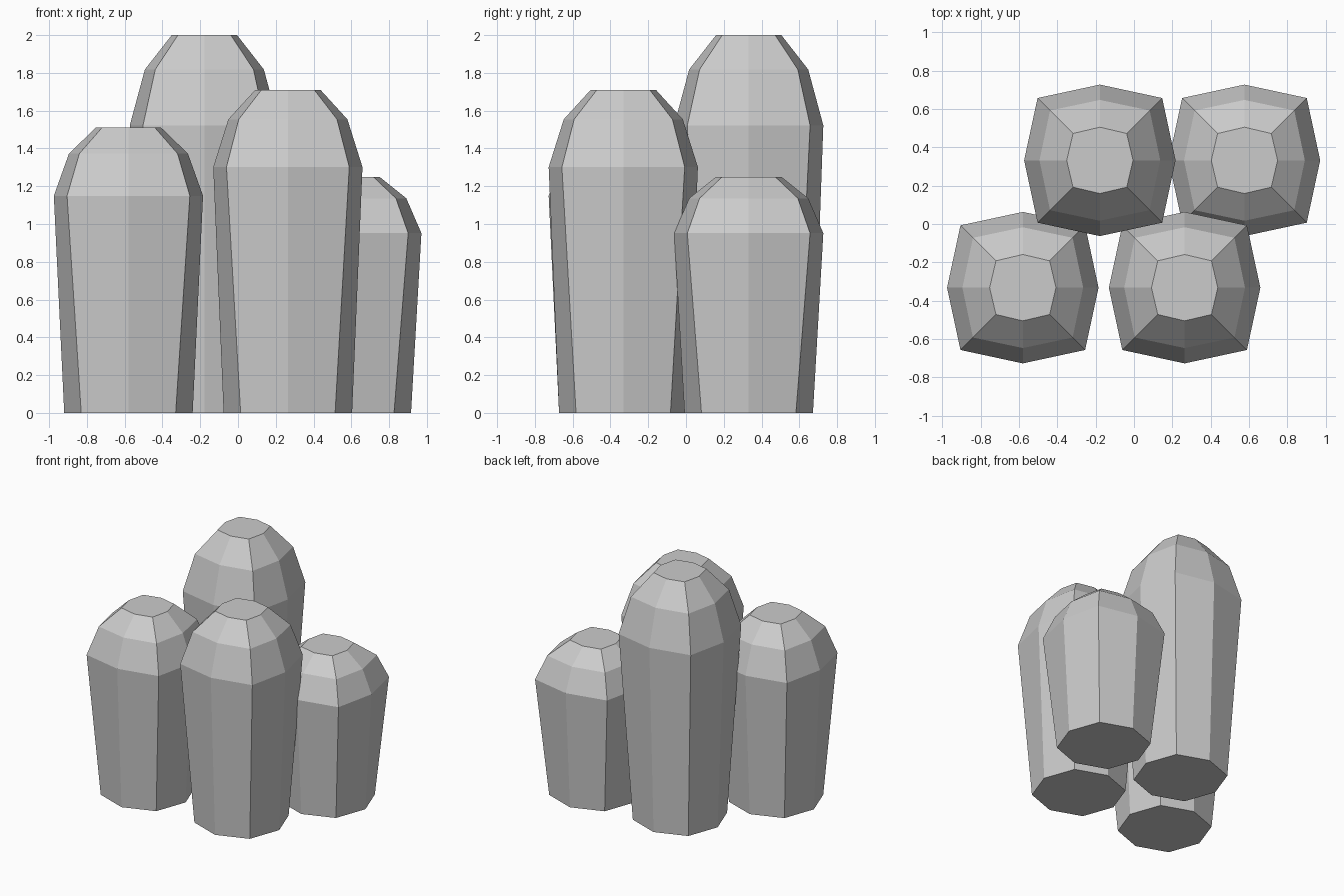
import bpy, bmesh
from math import cos, sin, pi

if "Cube" in bpy.data.objects:
    bpy.data.objects.remove(bpy.data.objects["Cube"])

# Rings from the ground up: height fraction, radius at sides, x/y offset at corners
RINGS = [(0, 0.34, 0.25), (0.761, 0.395, 0.325), (0.909, 0.315, 0.26), (1, 0.173, 0.14)]


def column(name, x, y, height):
    bm = bmesh.new()
    loops = []
    for frac, side, corner in RINGS:
        loop = []
        for i in range(8):
            a = i * pi / 4
            r = corner * 2 ** 0.5 if i % 2 else side
            loop.append(bm.verts.new((r * cos(a), r * sin(a), frac * height)))
        loops.append(loop)
    # Side walls and domed shoulders
    for low, high in zip(loops, loops[1:]):
        for i in range(8):
            j = (i + 1) % 8
            bm.faces.new((low[i], low[j], high[j], high[i]))
    # Flat caps
    bm.faces.new(loops[0][::-1])
    bm.faces.new(loops[-1])
    mesh = bpy.data.meshes.new(name)
    bm.to_mesh(mesh)
    bm.free()
    obj = bpy.data.objects.new(name, mesh)
    obj.location = (x, y, 0)
    bpy.context.collection.objects.link(obj)


# Cluster of four faceted columns in two staggered rows
column("front_left_column", -0.58, -0.332, 1.51)
column("front_right_column", 0.264, -0.332, 1.71)
column("back_left_column", -0.178, 0.332, 2.0)
column("back_right_column", 0.576, 0.332, 1.25)
